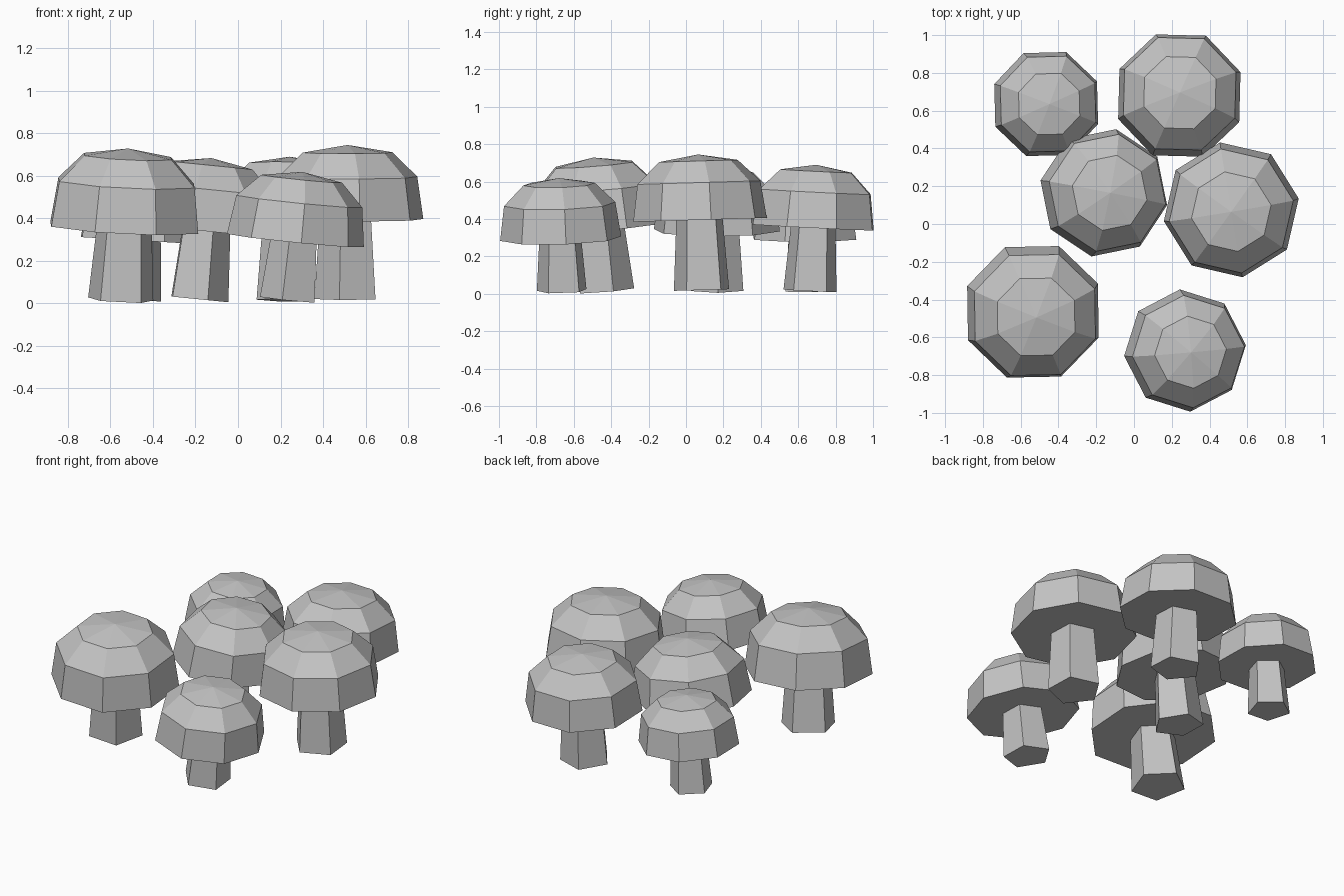
import bpy
import bmesh
from math import cos, sin, radians
from mathutils import Matrix, Vector

cube = bpy.data.objects.get("Cube")
if cube:
    bpy.data.objects.remove(cube, do_unlink=True)

# One plain grey for everything
grey = bpy.data.materials.new("plain_grey")
grey.use_nodes = True
colour = (0.55, 0.55, 0.55, 1)
grey.diffuse_color = colour
grey.node_tree.nodes["Principled BSDF"].inputs["Base Color"].default_value = colour


def lathe(name, profile, sides, turn, matrix):
    """Faceted solid from (radius, height) rings; zero radius makes a point."""
    bm = bmesh.new()
    rings = []
    for r, z in profile:
        if r == 0:
            rings.append([bm.verts.new((0, 0, z))] * sides)
            continue
        angles = [radians(turn + 360 * i / sides) for i in range(sides)]
        rings.append([bm.verts.new((r * cos(a), r * sin(a), z)) for a in angles])
    for low, high in zip(rings, rings[1:]):
        for i in range(sides):
            j = (i + 1) % sides
            corners = [low[i], low[j], high[j], high[i]]
            bm.faces.new(list(dict.fromkeys(corners)))
    bm.faces.new(rings[0][::-1])
    if profile[-1][0]:
        bm.faces.new(rings[-1])
    bmesh.ops.recalc_face_normals(bm, faces=bm.faces)
    mesh = bpy.data.meshes.new(name)
    bm.to_mesh(mesh)
    bm.free()
    mesh.materials.append(grey)
    obj = bpy.data.objects.new(name, mesh)
    obj.matrix_world = matrix
    bpy.context.collection.objects.link(obj)


def mushroom(place, rim, radius, height, stem, lean, cap_turn, stem_turn):
    """Eight-sided domed cap on a tapered five-sided stem, leaning as a whole."""
    axis = Vector((lean[0], lean[1], 1))
    tilt = Vector((0, 0, 1)).rotation_difference(axis).to_matrix().to_4x4()
    matrix = Matrix.Translation(rim) @ tilt
    dome = [(1, 0), (0.92, 0.57), (0.59, 0.9), (0, 1)]
    lathe(place + "_cap", [(radius * r, height * z) for r, z in dome],
          8, cap_turn, matrix)
    lathe(place + "_stem", [(0.43 * radius, -stem), (0.36 * radius, 0.01)],
          5, stem_turn, matrix)


# place, rim centre, cap radius, cap height, stem length, lean, turns
mushroom("front_right", (-0.535, -0.465, 0.355), 0.375, 0.375, 0.34, (0.05, -0.08), 23.5, 18)
mushroom("front_left", (0.27, -0.67, 0.295), 0.325, 0.325, 0.28, (0.1, -0.03), 5, 40)
mushroom("left", (0.515, 0.075, 0.395), 0.362, 0.35, 0.375, (0, -0.03), 9.5, 40)
mushroom("middle", (-0.16, 0.165, 0.34), 0.343, 0.345, 0.322, (0.1, 0), 34, 2)
mushroom("back_left", (0.24, 0.68, 0.355), 0.347, 0.335, 0.34, (0.01, 0.05), 21, 36)
mushroom("back_right", (-0.465, 0.635, 0.295), 0.295, 0.295, 0.28, (0.06, 0), 24, 18)
